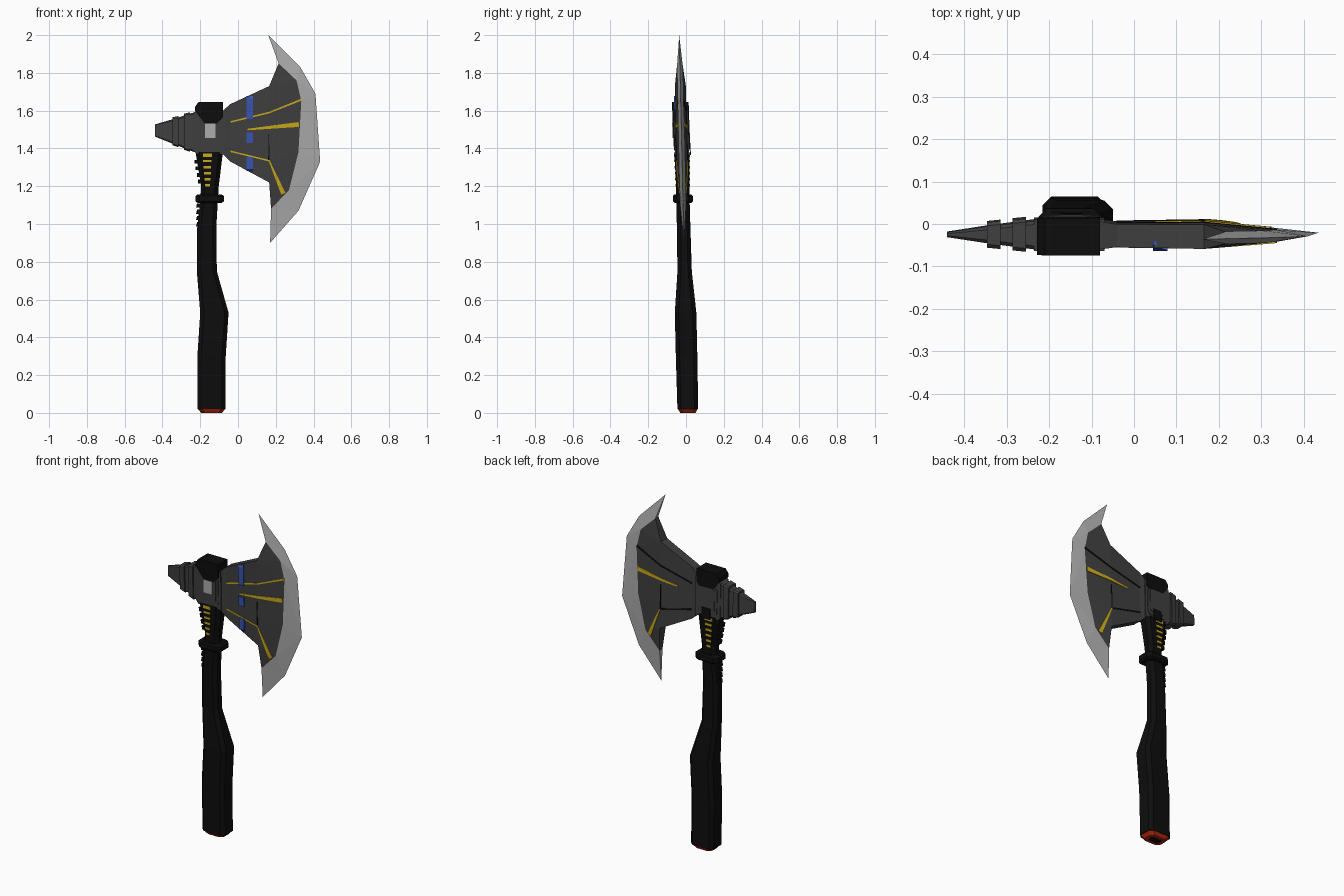
import bpy, bmesh
from mathutils import Vector
from mathutils.bvhtree import BVHTree

if "Cube" in bpy.data.objects:
    bpy.data.objects.remove(bpy.data.objects["Cube"])


def material(name, rgb):
    m = bpy.data.materials.new(name)
    m.use_nodes = True
    m.diffuse_color = (*rgb, 1)
    m.node_tree.nodes["Principled BSDF"].inputs["Base Color"].default_value = (*rgb, 1)
    return m


BLACK = material("black grip", (0.004, 0.004, 0.004))
GREY = material("dark steel", (0.05, 0.05, 0.05))
STEEL = material("edge steel", (0.42, 0.42, 0.42))
GOLD = material("gold", (0.6, 0.4, 0.01))
BLUE = material("blue", (0.04, 0.09, 0.45))
RED = material("red", (0.45, 0.02, 0.005))


def lean(z):
    # the whole axe tips slightly forward
    return 0.01 - 0.023 * z


def finish(name, bm, *mats):
    bmesh.ops.recalc_face_normals(bm, faces=bm.faces)
    for v in bm.verts:
        v.co.y += lean(v.co.z)
    me = bpy.data.meshes.new(name)
    bm.to_mesh(me)
    bm.free()
    for m in mats:
        me.materials.append(m)
    ob = bpy.data.objects.new(name, me)
    bpy.context.collection.objects.link(ob)
    return ob


def loft(name, rings, mat):
    bm = bmesh.new()
    rows = [[bm.verts.new(p) for p in ring] for ring in rings]
    n = len(rows[0])
    for a, b in zip(rows, rows[1:]):
        for i in range(n):
            j = (i + 1) % n
            bm.faces.new((a[i], a[j], b[j], b[i]))
    bm.faces.new(rows[0])
    bm.faces.new(rows[-1])
    return finish(name, bm, mat)


def octagon(u0, u1, v0, v1, c):
    return [(u0 + c, v0), (u1 - c, v0), (u1, v0 + c), (u1, v1 - c),
            (u1 - c, v1), (u0 + c, v1), (u0, v1 - c), (u0, v0 + c)]


def upright(name, sections, mat, c=0.02):
    # chamfered column from (z, x0, x1, half depth)
    return loft(name, [[(x, y, z) for x, y in octagon(x0, x1, -h, h, c)]
                       for z, x0, x1, h in sections], mat)


def sideways(name, sections, mat, c=0.008):
    # chamfered bar from (x, z0, z1, half depth)
    return loft(name, [[(x, y, z) for y, z in octagon(-h, h, z0, z1, min(c, h * 0.6))]
                       for x, z0, z1, h in sections], mat)


def slab(name, outline, y0, y1, mat):
    return loft(name, [[(x, y, z) for x, z in outline] for y in (y0, y1)], mat)


def rect(x0, x1, z0, z1):
    return [(x0, z0), (x1, z0), (x1, z1), (x0, z1)]


# Handle
upright("handle", [(0.02, -0.215, -0.065, 0.055), (0.3, -0.215, -0.065, 0.057),
                   (0.53, -0.2, -0.05, 0.057), (0.75, -0.218, -0.112, 0.038),
                   (0.98, -0.216, -0.115, 0.036), (1.12, -0.2, -0.107, 0.035),
                   (1.2, -0.195, -0.102, 0.035), (1.38, -0.225, -0.08, 0.04)], BLACK)
upright("pommel_ring", [(0, -0.195, -0.085, 0.04), (0.022, -0.213, -0.067, 0.053)], RED)
upright("pommel_centre", [(-0.0005, -0.175, -0.105, 0.022), (0.01, -0.175, -0.105, 0.022)],
        BLACK, 0.01)
upright("collar", [(1.112, -0.215, -0.085, 0.045), (1.12, -0.225, -0.075, 0.053),
                   (1.148, -0.225, -0.075, 0.053), (1.156, -0.215, -0.085, 0.045)], BLACK)

# Finger ridges along the rear of the grip
for i in range(4):
    z = 1.0 + 0.033 * i
    upright("grip_ridge", [(z - 0.012, -0.222, -0.16, 0.022),
                           (z + 0.01, -0.217, -0.16, 0.022)], BLACK, 0.005)
    z = 1.225 + 0.035 * i
    x = -0.212 - 0.006 * i
    upright("neck_ridge", [(z - 0.01, x, -0.16, 0.025), (z + 0.01, x, -0.16, 0.025)],
            BLACK, 0.005)

# Gold rungs on both faces of the neck
for i in range(6):
    z = 1.205 + 0.032 * i
    w = 0.014 + 0.002 * i
    t = 0.006 + 0.003 * (i == 5)
    for s in (-1, 1):
        y = s * (0.035 + 0.005 * max(0, z - 1.2) / 0.18)
        slab("neck_rung", rect(-0.162 - w, -0.162 + w, z - t, z + t), y - s * 0.003,
             y + s * 0.003, GOLD)

# Head block, framed plates and black cap
slab("head_block", [(-0.235, 1.39), (-0.22, 1.37), (-0.09, 1.37), (-0.07, 1.365),
                    (-0.07, 1.6), (-0.09, 1.59), (-0.22, 1.6), (-0.235, 1.59)],
     -0.037, 0.037, GREY)
for s in (-1, 1):
    slab("head_frame", octagon(-0.215, -0.085, 1.39, 1.56, 0.015), s * 0.036, s * 0.041, GREY)
    slab("head_panel", octagon(-0.2, -0.1, 1.41, 1.55, 0.01), s * 0.04, s * 0.044, GREY)
slab("head_window", rect(-0.176, -0.12, 1.455, 1.532), -0.048, -0.043, STEEL)
slab("back_clasp", rect(-0.175, -0.12, 1.365, 1.43), 0.042, 0.047, BLACK)
slab("head_cap", [(-0.228, 1.6), (-0.175, 1.53), (-0.115, 1.53), (-0.08, 1.565),
                  (-0.08, 1.645), (-0.21, 1.645), (-0.228, 1.62)], -0.046, 0.042, BLACK)

# Stepped rear spike
sideways("spike", [(-0.44, 1.463, 1.527, 0.006), (-0.345, 1.425, 1.555, 0.02),
                   (-0.23, 1.38, 1.592, 0.034)], GREY)
for x, h in ((-0.33, 0.033), (-0.27, 0.039)):
    t = (x + 0.44) / 0.21
    z0, z1 = 1.46 - 0.083 * t, 1.53 + 0.067 * t
    sideways("spike_band", [(x - 0.016, z0, z1, h - 0.003),
                            (x + 0.016, z0 - 0.01, z1 + 0.007, h)], GREY)

# Blade: columns from the head out to the cutting edge, each (outline, half depth)
root = [(-0.08, z) for z in (1.37, 1.4, 1.53, 1.6)]
neck = [(-0.04, z) for z in (1.33, 1.385, 1.54, 1.635)]
fold = [(0.165, z) for z in (1.22, 1.335, 1.59, 1.73)]
inner = [(0.175, 1.08), (0.27, 1.18), (0.32, 1.38), (0.335, 1.65), (0.31, 1.76), (0.215, 1.85)]
outer = [(0.17, 0.9), (0.32, 1.07), (0.435, 1.33), (0.41, 1.69), (0.33, 1.83), (0.16, 2.0)]


def spread(c):
    return [c[0], *c, c[-1]]


columns = [(spread(root), 0.033), (spread(neck), 0.027), (spread(fold), 0.029),
           (inner, 0.014), (outer, 0)]
bm = bmesh.new()
sides = [[[bm.verts.new((x, s * h, z)) for x, z in pts] for pts, h in columns] for s in (-1, 1)]
for grid in sides:
    for k, (a, b) in enumerate(zip(grid, grid[1:])):
        for i in range(5):
            if k < 2 and i in (0, 4):
                continue
            f = bm.faces.new((a[i], a[i + 1], b[i + 1], b[i]))
            f.material_index = int(k == 3)
front, back = sides
for k in range(4):
    for i in (0, 5):
        f = bm.faces.new((front[k][i], front[k + 1][i], back[k + 1][i], back[k][i]))
        f.material_index = int(k == 3)
bmesh.ops.remove_doubles(bm, verts=bm.verts, dist=0.0005)
bmesh.ops.triangulate(bm, faces=[f for f in bm.faces if len(f.verts) > 3])
surface = BVHTree.FromBMesh(bm)
finish("blade", bm, GREY, STEEL)


def inlay(name, a, b, w0, w1, mat, s=-1, lift=0.004, steps=8):
    # raised strip that follows the blade face, widening from w0 to w1
    a, b = Vector(a), Vector(b)
    d = (b - a).normalized()
    across = Vector((-d.y, d.x))
    rings = []
    for i in range(steps + 1):
        t = i / steps
        p, w = a.lerp(b, t), (w0 + (w1 - w0) * t) / 2
        ring = []
        for k, up in ((-1, -0.004), (-1, lift), (1, lift), (1, -0.004)):
            q = p + across * (w * k)
            hit = surface.ray_cast(Vector((q.x, s, q.y)), Vector((0, -s, 0)))[0]
            y = hit.y if hit else s * 0.014
            ring.append((q.x, y + s * up, q.y))
        rings.append(ring)
    loft(name, rings, mat)


# Gold inlays and dark seams
for s in (-1, 1):
    inlay("centre_inlay", (0.05, 1.5), (0.322, 1.527), 0.008, 0.026, GOLD, s)
    inlay("lower_wedge", (0.165, 1.335), (0.24, 1.16), 0.006, 0.024, GOLD, s)
    seam = GOLD if s < 0 else BLACK
    inlay("upper_seam", (-0.04, 1.54), (0.165, 1.59), 0.008, 0.008, seam, s, 0.003)
    inlay("upper_seam_tip", (0.165, 1.59), (0.335, 1.658), 0.008, 0.01, seam, s, 0.003)
    inlay("lower_seam", (-0.04, 1.385), (0.165, 1.335), 0.008, 0.008, seam, s, 0.003)
    inlay("fold_seam", (0.163, 1.34), (0.163, 1.48), 0.006, 0.004, BLACK, s, 0.003)

# Blue bands on the front
for z0, z1 in ((1.28, 1.355), (1.43, 1.485), (1.557, 1.678)):
    inlay("blue_band", (0.062, z0), (0.062, z1), 0.034, 0.034, BLUE, -1, 0.007)
